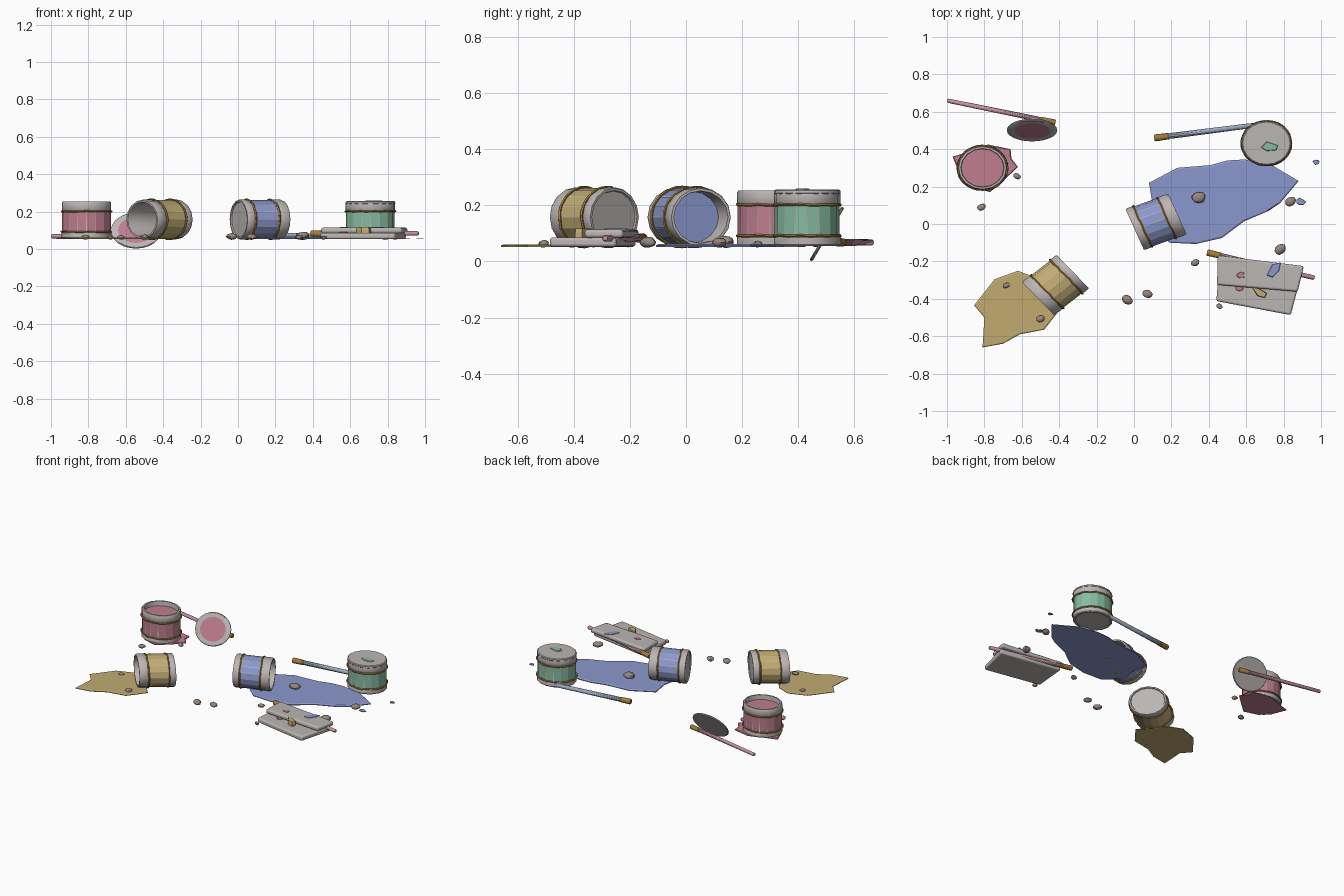
import bpy, bmesh, math, random
from mathutils import Matrix, Vector

if "Cube" in bpy.data.objects:
    bpy.data.objects.remove(bpy.data.objects["Cube"])

random.seed(4)
GROUND = 0.052
SCALE = Matrix.Diagonal((1.12, 1.0, 0.9, 1.0))   # overall stretch of the round parts


def material(name, r, g, b):
    m = bpy.data.materials.new(name)
    m.diffuse_color = [(c / 255) ** 2.2 for c in (r, g, b)] + [1]
    m.use_nodes = True
    m.node_tree.nodes["Principled BSDF"].inputs["Base Color"].default_value = m.diffuse_color
    return m


GREY = material("pale_grey", 186, 180, 178)
RED = material("rose_paint", 190, 124, 142)
YELLOW = material("ochre_paint", 192, 170, 112)
BLUE = material("blue_paint", 138, 150, 204)
GREEN = material("green_paint", 132, 186, 160)
GOLD = material("dull_gold", 160, 125, 62)
STONE = material("stone", 150, 134, 124)
PINK_WOOD = material("pink_handle", 194, 146, 158)
BLUE_WOOD = material("grey_blue_handle", 158, 172, 196)


def finish(name, bm, mats, matrix=Matrix(), smooth=True):
    bmesh.ops.recalc_face_normals(bm, faces=bm.faces)
    mesh = bpy.data.meshes.new(name)
    bm.transform(matrix)
    bm.to_mesh(mesh)
    bm.free()
    for m in mats:
        mesh.materials.append(m)
    ob = bpy.data.objects.new(name, mesh)
    bpy.context.collection.objects.link(ob)
    if smooth:
        bpy.ops.object.select_all(action='DESELECT')
        ob.select_set(True)
        bpy.context.view_layer.objects.active = ob
        bpy.ops.object.shade_smooth_by_angle(angle=math.radians(35))
    return ob


def lathe(name, profile, mats, matrix, n=20, rule=None):
    bm = bmesh.new()
    vs = [bm.verts.new((r, 0, z)) for r, z in profile]
    es = [bm.edges.new(p) for p in zip(vs, vs[1:])]
    bmesh.ops.spin(bm, geom=vs + es, cent=(0, 0, 0), axis=(0, 0, 1),
                   angle=2 * math.pi, steps=n)
    bmesh.ops.remove_doubles(bm, verts=bm.verts, dist=0.0002)
    if rule:
        for f in bm.faces:
            f.material_index = rule(f.calc_center_median())
    return finish(name, bm, mats, matrix)


def plate(name, pts, z0, z1, mat, inset=0.006):
    # flat outline with a slightly rounded upper edge
    bm = bmesh.new()
    c = Vector((sum(p[0] for p in pts), sum(p[1] for p in pts))) / len(pts)
    rings = []
    for z, k in ((z0, 0), (z0 + (z1 - z0) * 0.5, 0), (z1, inset)):
        ring = []
        for p in pts:
            d = Vector(p) - c
            q = c + d * (1 - k / max(d.length, 0.01))
            ring.append(bm.verts.new((q.x, q.y, z)))
        rings.append(ring)
    bm.faces.new(rings[0])
    bm.faces.new(rings[-1])
    for a, b in zip(rings, rings[1:]):
        for i in range(len(pts)):
            j = (i + 1) % len(pts)
            bm.faces.new((a[i], a[j], b[j], b[i]))
    return finish(name, bm, [mat], smooth=False)


def splat(name, x, y, rx, ry, z, mat, n=7):
    pts = []
    for i in range(n):
        a, k = 2 * math.pi * i / n, random.uniform(0.75, 1.15)
        pts.append((x + rx * k * math.cos(a), y + ry * k * math.sin(a)))
    return plate(name, pts, z, z + 0.004, mat, 0.002)


# paint can: shell, label panels, two wavy gold bands, paint surface
H, N = 0.22, 16


def can(name, matrix, colour, paint_depth=None):
    shell = [(0, .006), (.103, .006), (.106, 0), (.115, 0), (.119, .006), (.119, .034),
             (.114, .042), (.114, .162), (.118, .169), (.118, .212), (.114, H),
             (.104, H), (.102, .213), (.102, .02), (0, .02)]
    lathe(name + "_can_shell", shell, [GREY], matrix, N)
    bm = bmesh.new()
    step = 2 * math.pi / N
    for i in range(N):
        quad = []
        for a, z in ((.04, .043), (.96, .043), (.96, .161), (.04, .161)):
            t = (i + a) * step
            quad.append(bm.verts.new((.1158 * math.cos(t), .1158 * math.sin(t), z)))
        bm.faces.new(quad)
    label = finish(name + "_can_label", bm, [colour], matrix, False)
    # panels face outward from the can axis
    bm = bmesh.new()
    bm.from_mesh(label.data)
    centre = matrix @ Vector((0, 0, .102))
    for f in bm.faces:
        if f.normal.dot(f.calc_center_median() - centre) < 0:
            f.normal_flip()
    bm.to_mesh(label.data)
    bm.free()
    for k, z in enumerate((.041, .163)):
        bm = bmesh.new()
        rings = []
        for i in range(32):
            t = 2 * math.pi * i / 32
            r, zz = .118 + random.uniform(-.0015, .0015), z + random.uniform(-.002, .002)
            rings.append([bm.verts.new(((r + .0055 * math.cos(s)) * math.cos(t),
                                        (r + .0055 * math.cos(s)) * math.sin(t),
                                        zz + .0055 * math.sin(s)))
                          for s in (0, 1.257, 2.513, 3.77, 5.027)])
        for i in range(32):
            a, b = rings[i], rings[(i + 1) % 32]
            for j in range(5):
                m = (j + 1) % 5
                bm.faces.new((a[j], b[j], b[m], a[m]))
        finish(f"{name}_can_band_{k + 1}", bm, [GOLD], matrix)
    if paint_depth:
        z = H - paint_depth
        lathe(name + "_can_paint", [(0, z), (.1025, z), (.1025, z - .01), (0, z - .01)],
              [colour], matrix, N)


def standing(x, y):
    return Matrix.Translation((x, y, GROUND + .003)) @ SCALE


def lying(x, y, angle):
    # the open end points along the given heading
    return (Matrix.Translation((x, y, .158)) @ SCALE @ Matrix.Rotation(math.radians(angle), 4, 'Z')
            @ Matrix.Rotation(math.pi / 2, 4, 'Y') @ Matrix.Translation((0, 0, -H / 2)))


can("rose", standing(-.81, .30), RED, .035)
can("green", standing(.708, .432), GREEN)
can("blue", lying(.118, .012, 22), BLUE, .085)
can("ochre", lying(-.42, -.327, 221), YELLOW)

# lid closing the green can, and the loose lid with a paint spot
lathe("closed_lid", [(0, .205), (.116, .205), (.119, .21), (.118, .219), (.113, .2235), (0, .2235)],
      [GREY], standing(.708, .432))
lean = (Matrix.Translation((-.545, .502, .098)) @ SCALE
        @ Matrix.Rotation(math.radians(61.6), 4, 'X'))
lathe("loose_lid", [(0, -.006), (.117, -.006), (.12, -.002), (.12, .003), (.116, .006),
                    (.086, .006), (0, .006)], [GREY, RED], lean, 24,
      lambda c: 1 if c.z > .0055 and c.xy.length < .085 else 0)

# spilled paint
plate("blue_spill", [(.08, .22), (.23, .30), (.41, .315), (.50, .34), (.59, .345), (.72, .325),
                     (.88, .23), (.78, .11), (.72, .07), (.59, .015), (.47, -.075), (.33, -.107),
                     (.19, -.10), (.08, 0), (.10, .10)], GROUND, .062, BLUE, .01)
plate("ochre_spill", [(-.855, -.435), (-.745, -.295), (-.62, -.25), (-.53, -.285), (-.39, -.45),
                      (-.48, -.565), (-.61, -.59), (-.70, -.64), (-.81, -.66), (-.80, -.50)],
      GROUND, .06, YELLOW, .008)
plate("rose_spill", [(-.97, .36), (-.87, .39), (-.78, .425), (-.66, .40), (-.655, .35),
                     (-.62, .305), (-.69, .24), (-.77, .17), (-.87, .20), (-.93, .26)],
      GROUND, .06, RED, .006)
splat("blue_drop_1", .975, .33, .02, .014, GROUND, BLUE)
splat("blue_drop_2", .89, .118, .03, .022, GROUND, BLUE)
plate("green_drop", [(.68, .41), (.71, .44), (.77, .42), (.76, .395), (.71, .39)],
      .254, .260, GREEN, .003)


# folded cloth: a wide lower layer and a half-width upper layer
def layer(name, pts, z0, z1):
    ob = plate(name, pts, z0, z1, GREY, 0)
    bev = ob.modifiers.new("soft_edges", 'BEVEL')
    bev.width, bev.segments = .011, 3
    bpy.context.view_layer.objects.active = ob
    ob.select_set(True)
    bpy.ops.object.shade_smooth_by_angle(angle=math.radians(35))


layer("cloth_lower", [(.44, -.412), (.838, -.487), (.90, -.25), (.46, -.178)], GROUND, .086)
layer("cloth_upper", [(.444, -.325), (.875, -.362), (.908, -.225), (.448, -.168)], .084, .114)
plate("cloth_blue_spot", [(.71, -.275), (.74, -.215), (.785, -.205), (.775, -.25), (.74, -.285)],
      .112, .117, BLUE, .003)
plate("cloth_ochre_spot", [(.63, -.335), (.67, -.345), (.71, -.37), (.70, -.395), (.66, -.385)],
      .086, .117, YELLOW, .003)
splat("cloth_rose_spot_1", .57, -.275, .022, .018, .113, RED, 8)
splat("cloth_rose_spot_2", .563, -.342, .02, .016, .086, RED, 8)


# brushes: handle with a gold end piece
def brush(name, tip, end, z, r, mat):
    a, b = Vector((*tip, z)), Vector((*end, z))
    length = (b - a).length
    m = Matrix.Translation(a) @ (b - a).to_track_quat('Z', 'Y').to_matrix().to_4x4()
    lathe(name + "_handle", [(0, .07), (r * .9, .07), (r, .10), (r * .85, length - .006),
                             (r * .6, length), (0, length)], [mat], m, 10)
    lathe(name + "_gold_end", [(0, 0), (r * .95, 0), (r * 1.2, .006), (r * 1.1, .08), (0, .08)],
          [GOLD], m, 10)


brush("rose_brush", (-.42, .542), (-.998, .66), .068, .0135, PINK_WOOD)
brush("blue_brush", (.108, .46), (.66, .53), .07, .0155, BLUE_WOOD)
brush("cloth_brush", (.39, -.152), (.965, -.288), .083, .0145, PINK_WOOD)

# scattered pebbles
PEBBLES = [(-.815, .09, .023), (-.625, .255, .02), (.345, .142, .037), (.837, .12, .03),
           (.782, -.135, .033), (.328, -.207, .022), (-.035, -.405, .029), (.072, -.375, .027),
           (.457, -.44, .017), (-.682, -.328, .018), (-.50, -.507, .023)]
for i, (x, y, r) in enumerate(PEBBLES):
    bm = bmesh.new()
    bmesh.ops.create_icosphere(bm, subdivisions=2, radius=1)
    for v in bm.verts:
        v.co *= random.uniform(.9, 1.08)
    m = (Matrix.Translation((x, y, GROUND + r * .5))
         @ Matrix.Rotation(random.uniform(-.6, .6), 4, 'Z') @ Matrix.Diagonal((r * 1.05, r * .8, r * .6, 1)))
    finish(f"pebble_{i + 1}", bm, [STONE], m)
